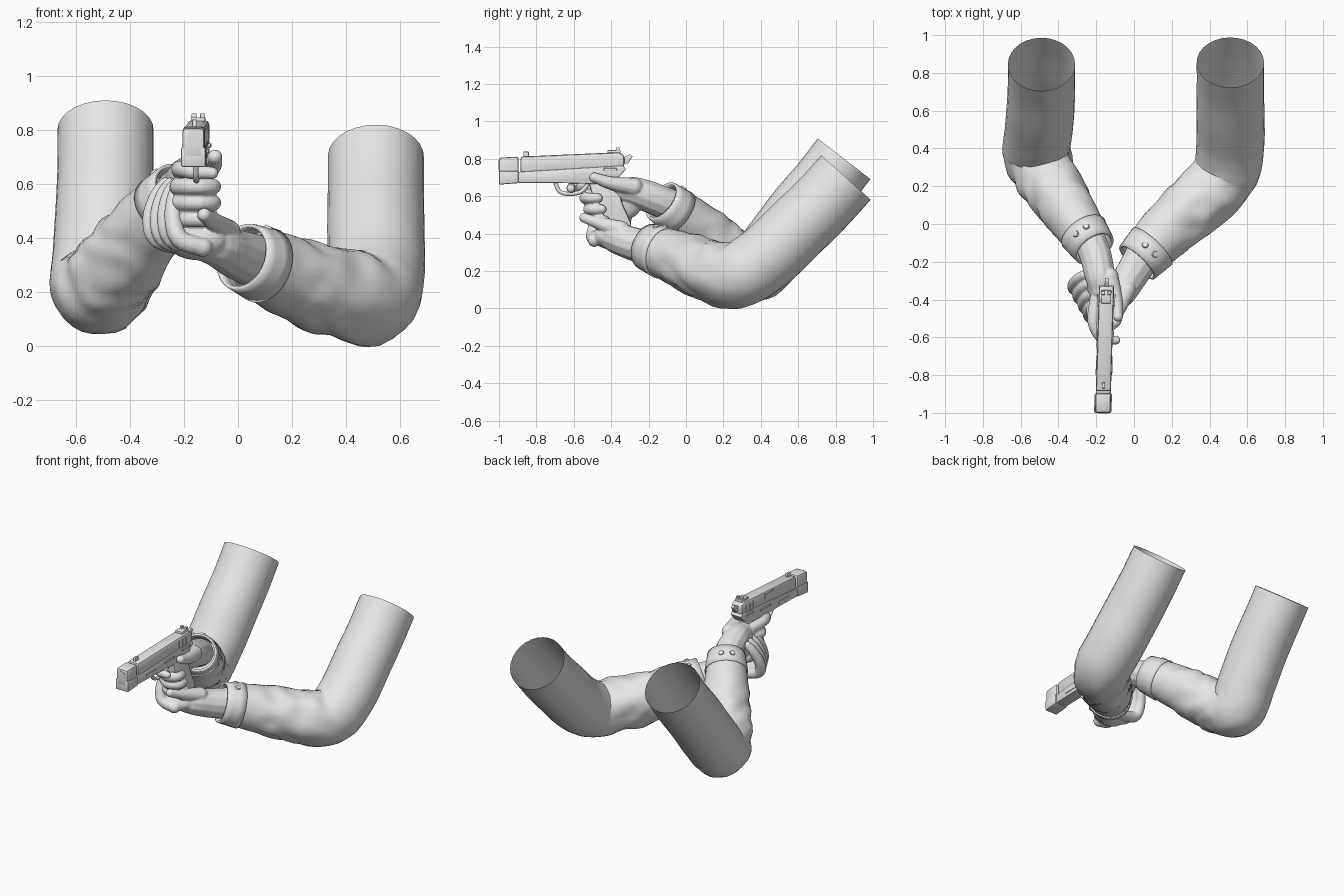
import bpy, bmesh, math
from mathutils import Vector, Matrix, noise

if "Cube" in bpy.data.objects:
    bpy.data.objects.remove(bpy.data.objects["Cube"], do_unlink=True)

grey = bpy.data.materials.new("plain grey")
grey.use_nodes = True
grey.diffuse_color = (0.8, 0.8, 0.8, 1)
grey.node_tree.nodes["Principled BSDF"].inputs["Base Color"].default_value = grey.diffuse_color


def gun_x(y):
    """Middle of the pistol, which points slightly inward."""
    return -0.155 + 0.03 * (y + 0.65)


def finish(name, bm, angle=40):
    mesh = bpy.data.meshes.new(name)
    bm.to_mesh(mesh)
    bm.free()
    mesh.materials.append(grey)
    mesh.polygons.foreach_set("use_smooth", [True] * len(mesh.polygons))
    mesh.set_sharp_from_angle(angle=math.radians(angle))
    ob = bpy.data.objects.new(name, mesh)
    bpy.context.collection.objects.link(ob)
    return ob


def resample(points, steps):
    """Smooth curve through (x, y, z, radius) points."""
    p = [Vector(q) for q in points]
    p = [2 * p[0] - p[1]] + p + [2 * p[-1] - p[-2]]
    out = []
    for a, b, c, d in zip(p, p[1:], p[2:], p[3:]):
        for s in range(steps):
            t = s / steps
            out.append(b + (c - a) * t / 2 + (2 * a - 5 * b + 4 * c - d) * t * t / 2
                       + (3 * b - 3 * c + d - a) * t ** 3 / 2)
    return out + [p[-2]]


def sweep(bm, points, steps=5, sides=16, caps=True, wrinkle=None):
    """Round tube along a path; wrinkle(fraction, position) scales the radius."""
    path = resample(points, steps)
    pos = [q.to_3d() for q in path]
    rings, u, last = [], None, None
    for i, c in enumerate(pos):
        t = (pos[min(i + 1, len(pos) - 1)] - pos[max(i - 1, 0)]).normalized()
        if u is None:
            u = t.orthogonal().normalized()
        else:
            u = last.rotation_difference(t) @ u
        last, v, ring = t, t.cross(u), []
        for k in range(sides):
            a = math.tau * k / sides
            offset = (u * math.cos(a) + v * math.sin(a)) * path[i].w
            if wrinkle:
                offset *= wrinkle(i / (len(pos) - 1), c + offset)
            ring.append(bm.verts.new(c + offset))
        rings.append(ring)
    for r, s in zip(rings, rings[1:]):
        for k in range(sides):
            n = (k + 1) % sides
            bm.faces.new((r[k], r[n], s[n], s[k]))
    if caps:
        bm.faces.new(rings[0][::-1])
        bm.faces.new(rings[-1])


def ball(bm, center, radius, scale=(1, 1, 1)):
    m = Matrix.Translation(center) @ Matrix.Diagonal((*scale, 1))
    bmesh.ops.create_icosphere(bm, subdivisions=3, radius=radius, matrix=m)


def limb(bm, points):
    """Finger or wrist with rounded ends."""
    sweep(bm, points, 4, 12)
    for q in (points[0], points[-1]):
        ball(bm, q[:3], q[3])


def folds(t, p):
    """Cloth folds on the forearm, fading out at the cuff."""
    w = max(0, min(1, (t - 0.5) * 6, (0.93 - t) * 10))
    ridge = math.sin(45 * (p.x * 0.6 + p.z) + 5 * noise.noise(p * 5))
    return 1 + w * (0.09 * noise.noise(p * 9) + 0.035 * ridge)


# Sleeves, cuffs and buttons
def sleeve(side, path, button_turns):
    bm = bmesh.new()
    sweep(bm, path, 10, 28, False, folds)
    finish(side + "_sleeve", bm, 60)

    a, b = Vector(path[-2][:3]), Vector(path[-1][:3])
    axis = (b - a).normalized()
    radius = path[-1][3] + 0.004
    bm = bmesh.new()
    start, end = b - axis * 0.1, b + axis * 0.02
    sweep(bm, [(*start, radius + 0.016), (*end, radius)], 3, 28, False)
    cuff = finish(side + "_cuff", bm)
    solid = cuff.modifiers.new("thickness", "SOLIDIFY")
    solid.thickness = 0.014

    up = (Vector((0, 0, 1)) - axis * axis.z).normalized()
    bm = bmesh.new()
    for turn in button_turns:
        out = Matrix.Rotation(turn, 3, axis) @ up
        m = Matrix.Translation(b - axis * 0.045 + out * (radius + 0.008))
        m = m @ out.to_track_quat("Z", "Y").to_matrix().to_4x4()
        bmesh.ops.create_cone(bm, cap_ends=True, segments=14, radius1=0.02,
                              radius2=0.015, depth=0.014, matrix=m)
    finish(side + "_cuff_buttons", bm)


sleeve("left", [(0.51, 0.855, 0.70, 0.178), (0.51, 0.735, 0.567, 0.178), (0.51, 0.6, 0.435, 0.18),
                (0.51, 0.42, 0.265, 0.18), (0.48, 0.265, 0.178, 0.177), (0.345, 0.12, 0.205, 0.165),
                (0.19, -0.02, 0.26, 0.15), (0.03, -0.19, 0.325, 0.123)], (-0.3, 0.25))
sleeve("right", [(-0.49, 0.845, 0.8, 0.178), (-0.49, 0.738, 0.662, 0.178),
                 (-0.495, 0.61, 0.51, 0.18), (-0.505, 0.49, 0.35, 0.18),
                 (-0.515, 0.375, 0.22, 0.177), (-0.46, 0.24, 0.275, 0.163),
                 (-0.355, 0.08, 0.415, 0.145), (-0.22, -0.115, 0.565, 0.113)], (-0.25, 0.3))


# Hands, fused from fingers and palm
def hand(name, limbs, balls):
    bm = bmesh.new()
    for points in limbs:
        limb(bm, points)
    for center, radius, scale in balls:
        ball(bm, center, radius, scale)
    ob = finish(name, bm)
    fuse = ob.modifiers.new("fuse", "REMESH")
    fuse.mode = "VOXEL"
    fuse.voxel_size = 0.006
    fuse.use_smooth_shade = True
    soft = ob.modifiers.new("soften", "SMOOTH")
    soft.iterations = 3


right_limbs = [
    [(-0.24, -0.07, 0.545, 0.088), (-0.2, -0.18, 0.59, 0.086),
     (-0.18, -0.28, 0.625, 0.08), (-0.17, -0.35, 0.63, 0.065)],
    [(-0.13, -0.28, 0.65, 0.05), (-0.095, -0.4, 0.67, 0.036), (-0.085, -0.49, 0.7, 0.027)],
    [(-0.2, -0.4, 0.64, 0.036), (-0.215, -0.52, 0.655, 0.032),
     (-0.17, -0.605, 0.645, 0.028), (-0.095, -0.615, 0.64, 0.023)],
]
for i in range(3):
    y, z = 0.02 * i, 0.59 - 0.06 * i
    right_limbs.append([(-0.2, y - 0.38, z, 0.035), (-0.22, y - 0.48, z, 0.033),
                        (-0.155, y - 0.54, z, 0.031), (-0.095, y - 0.515, z, 0.029),
                        (-0.09, y - 0.47, z, 0.025)])
hand("right_hand", right_limbs, [((-0.195, -0.32, 0.58), 0.09, (0.65, 1, 1.15))])

left_limbs = [
    [(0.045, -0.175, 0.32, 0.098), (-0.02, -0.28, 0.345, 0.09),
     (-0.08, -0.37, 0.375, 0.082), (-0.16, -0.42, 0.385, 0.062)],
    [(-0.04, -0.35, 0.42, 0.05), (-0.085, -0.46, 0.455, 0.036), (-0.125, -0.545, 0.485, 0.026)],
]
for i in range(4):
    x, y = -0.027 * i, 0.05 * i
    left_limbs.append([(-0.13 + x / 2, y - 0.49, 0.365, 0.036), (-0.215 + x, y - 0.5, 0.395, 0.035),
                       (-0.24 + x, y - 0.475, 0.475, 0.033), (-0.23 + x * 0.8, y - 0.44, 0.56, 0.03),
                       (-0.21 + x * 0.7, y - 0.42, 0.6, 0.025)])
hand("left_hand", left_limbs, [((-0.15, -0.41, 0.385), 0.09, (1.25, 1, 0.75))])


# Pistol, cut from side profiles in (y, z)
def plate(name, outline, half, bevel=0.006, shift=0):
    bm = bmesh.new()
    face = bm.faces.new([bm.verts.new((gun_x(y) + shift - half, y, z)) for y, z in outline])
    grown = bmesh.ops.extrude_face_region(bm, geom=[face])["geom"]
    bmesh.ops.translate(bm, vec=(2 * half, 0, 0),
                        verts=[g for g in grown if isinstance(g, bmesh.types.BMVert)])
    bmesh.ops.recalc_face_normals(bm, faces=bm.faces)
    if bevel:
        bmesh.ops.bevel(bm, geom=bm.edges[:], offset=bevel, segments=2,
                        profile=0.5, affect="EDGES", clamp_overlap=True)
    return finish(name, bm, 35)


def block(name, y0, y1, z0, z1, half, bevel=0.003, shift=0):
    return plate(name, [(y0, z0), (y1, z0), (y1, z1), (y0, z1)], half, bevel, shift)


plate("slide", [(-0.885, 0.725), (-0.885, 0.812), (-0.36, 0.835), (-0.33, 0.82), (-0.33, 0.755)],
      0.04, 0.014)
plate("muzzle_brake", [(-1, 0.69), (-1, 0.806), (-0.895, 0.812), (-0.895, 0.69)], 0.041, 0.013)
plate("muzzle_weight", [(-1, 0.662), (-1, 0.735), (-0.895, 0.735), (-0.895, 0.67)], 0.046, 0.008)
plate("frame", [(-0.9, 0.672), (-0.9, 0.73), (-0.34, 0.765), (-0.32, 0.745), (-0.36, 0.7),
                (-0.48, 0.665), (-0.72, 0.672)], 0.04)
plate("grip", [(-0.52, 0.68), (-0.38, 0.71), (-0.34, 0.56), (-0.29, 0.45), (-0.31, 0.42),
               (-0.46, 0.42)], 0.036, 0.012)
block("magazine_base", -0.46, -0.3, 0.4, 0.425, 0.04, 0.008)
block("front_sight", -0.87, -0.84, 0.805, 0.838, 0.008)
block("rear_sight_base", -0.42, -0.35, 0.826, 0.846, 0.026)
for s in (-1, 1):
    block("rear_sight_post", -0.375, -0.355, 0.842, 0.86, 0.009, 0.002, s * 0.016)
    block("safety_lever", -0.44, -0.37, 0.735, 0.75, 0.006, 0.002, s * 0.042)
    block("slide_stop", -0.62, -0.52, 0.715, 0.728, 0.005, 0.002, s * 0.041)
    block("frame_rail", -0.8, -0.7, 0.695, 0.71, 0.004, 0.001, s * 0.04)
    for i in range(6):
        y = -0.47 + i * 0.018
        block("slide_serration", y, y + 0.008, 0.765, 0.812, 0.002, 0, s * 0.04)
block("ejection_port_cover", -0.66, -0.56, 0.785, 0.81, 0.003, 0, -0.04)
plate("hammer", [(-0.34, 0.775), (-0.34, 0.805), (-0.3, 0.825), (-0.285, 0.812), (-0.31, 0.775)],
      0.01, 0.003)
plate("trigger", [(-0.6, 0.67), (-0.58, 0.67), (-0.59, 0.635), (-0.605, 0.625)], 0.009, 0.002)

# Trigger guard
bm = bmesh.new()
guard = [(-0.52, 0.67), (-0.56, 0.625), (-0.62, 0.612), (-0.675, 0.625), (-0.7, 0.675)]
sweep(bm, [(gun_x(y), y, z, 0.011) for y, z in guard], 4, 10)
finish("trigger_guard", bm)

# Barrel mouth
bm = bmesh.new()
sweep(bm, [(gun_x(-1), y, 0.768, 0.026) for y in (-0.99, -1.002)], 1, 20)
finish("barrel_mouth", bm)
